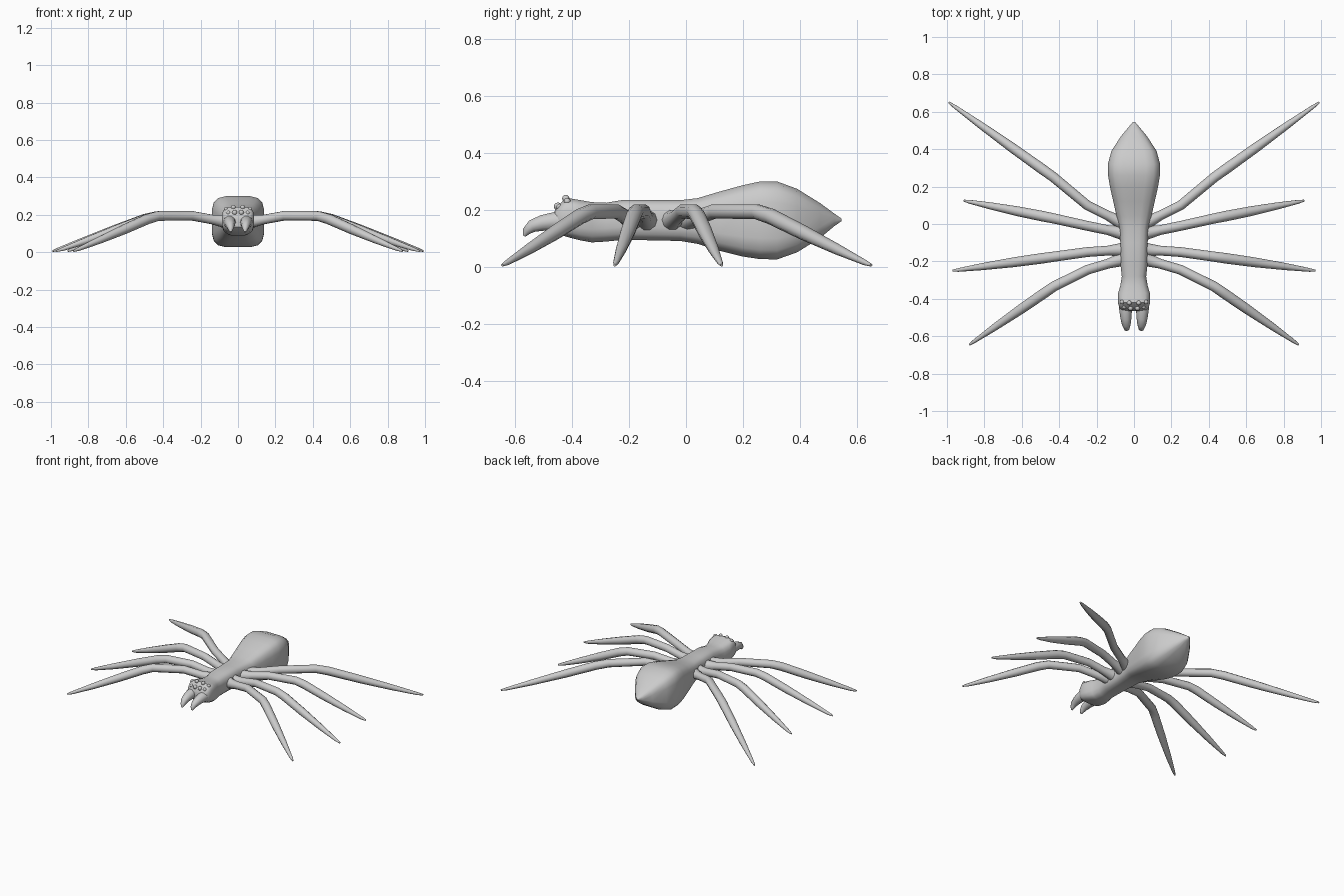
import bpy, bmesh, math
from mathutils import Vector

if "Cube" in bpy.data.objects:
    bpy.data.objects.remove(bpy.data.objects["Cube"])


def finish(name, bm, angle=40):
    bmesh.ops.recalc_face_normals(bm, faces=bm.faces[:])
    me = bpy.data.meshes.new(name)
    bm.to_mesh(me)
    bm.free()
    ob = bpy.data.objects.new(name, me)
    bpy.context.collection.objects.link(ob)
    bpy.ops.object.select_all(action='DESELECT')
    ob.select_set(True)
    bpy.context.view_layer.objects.active = ob
    bpy.ops.object.shade_smooth_by_angle(angle=math.radians(angle))
    return ob


def skin(bm, rings):
    """Bridge a list of equal-sized point rings and cap the ends."""
    vs = [[bm.verts.new(p) for p in r] for r in rings]
    n = len(vs[0])
    for a, b in zip(vs, vs[1:]):
        for i in range(n):
            bm.faces.new((a[i], a[(i + 1) % n], b[(i + 1) % n], b[i]))
    bm.faces.new(vs[0])
    bm.faces.new(vs[-1])


def spow(v, e):
    return math.copysign(abs(v) ** e, v)


def ring(cx, y, lo, hi, w, e, n=16):
    """Rounded-square section standing across the y axis."""
    pts = []
    for i in range(n):
        t = math.tau * (i + 0.5) / n
        pts.append((cx + w * spow(math.cos(t), e), y,
                    (lo + hi) / 2 + (hi - lo) / 2 * spow(math.sin(t), e)))
    return pts


def tube(bm, path, n=10):
    """Tapered round tube through (x, y, z, radius) points."""
    pts = [Vector(p[:3]) for p in path]
    rings = []
    for i, p in enumerate(pts):
        d = (pts[min(i + 1, len(pts) - 1)] - pts[max(i - 1, 0)]).normalized()
        side = d.cross(Vector((0, 0, 1))).normalized()
        up = side.cross(d)
        rings.append([p + path[i][3] * (side * math.cos(math.tau * k / n) + up * math.sin(math.tau * k / n))
                      for k in range(n)])
    skin(bm, rings)


# Body: y, bottom, top, half width, squareness exponent
sections = [(-0.465, 0.135, 0.19, 0.065, 0.6), (-0.445, 0.115, 0.22, 0.08, 0.55),
            (-0.42, 0.105, 0.243, 0.087, 0.55), (-0.37, 0.092, 0.235, 0.086, 0.6),
            (-0.33, 0.085, 0.228, 0.074, 0.65), (-0.28, 0.088, 0.226, 0.066, 0.7),
            (-0.22, 0.094, 0.236, 0.073, 0.65), (-0.1, 0.092, 0.235, 0.074, 0.6),
            (-0.02, 0.09, 0.235, 0.078, 0.6), (0.04, 0.08, 0.242, 0.094, 0.6),
            (0.12, 0.055, 0.266, 0.112, 0.55), (0.2, 0.035, 0.288, 0.13, 0.5),
            (0.26, 0.026, 0.301, 0.14, 0.48), (0.32, 0.025, 0.301, 0.141, 0.48),
            (0.39, 0.05, 0.275, 0.122, 0.5), (0.47, 0.1, 0.225, 0.07, 0.6),
            (0.52, 0.142, 0.188, 0.028, 0.8), (0.545, 0.16, 0.17, 0.006, 1)]
bm = bmesh.new()
skin(bm, [ring(0, *s) for s in sections])
finish("body", bm)

# Fangs: x, y, z, radius
bm = bmesh.new()
for s in (-1, 1):
    tube(bm, [(s * 0.043, -0.41, 0.165, 0.036), (s * 0.045, -0.46, 0.16, 0.034),
              (s * 0.043, -0.505, 0.154, 0.029), (s * 0.041, -0.54, 0.143, 0.023),
              (s * 0.039, -0.56, 0.125, 0.015), (s * 0.038, -0.568, 0.108, 0.005)])
finish("fangs", bm, 60)

# Legs: root y, bend y, knee y, foot x, foot y
legs = {"front_legs": (-0.18, -0.245, -0.335, 0.88, -0.645),
        "second_legs": (-0.135, -0.15, -0.175, 0.97, -0.25),
        "third_legs": (-0.055, -0.01, 0.03, 0.91, 0.125),
        "rear_legs": (-0.01, 0.1, 0.25, 0.99, 0.65)}
for name, (y0, y1, y2, fx, fy) in legs.items():
    bm = bmesh.new()
    for s in (-1, 1):
        kx = 0.43
        path = [(0.03, y0, 0.165, 0.046), (0.08, y0 + (y1 - y0) * 0.22, 0.165, 0.034),
                (0.14, y0 + (y1 - y0) * 0.5, 0.175, 0.026), (0.25, y1, 0.195, 0.026),
                (kx, y2, 0.193, 0.027)]
        for t, z, r in ((0.12, 0.177, 0.028), (0.4, 0.121, 0.026), (0.7, 0.062, 0.019),
                        (0.94, 0.016, 0.01), (1, 0.006, 0.005)):
            path.append((kx + (fx - kx) * t, y2 + (fy - y2) * t, z, r))
        tube(bm, [(s * x, y, z, r) for x, y, z, r in path])
    finish(name, bm, 60)

# Eyes: two rows across the sloping face
bm = bmesh.new()
for x, y, z, r in ((0.018, -0.45, 0.212, 0.014), (0.052, -0.443, 0.21, 0.012),
                   (0.025, -0.422, 0.24, 0.013), (0.064, -0.417, 0.23, 0.012)):
    for s in (-1, 1):
        e = bmesh.ops.create_uvsphere(bm, u_segments=10, v_segments=6, radius=r)
        bmesh.ops.translate(bm, verts=e["verts"], vec=(s * x, y, z))
finish("eyes", bm, 60)
